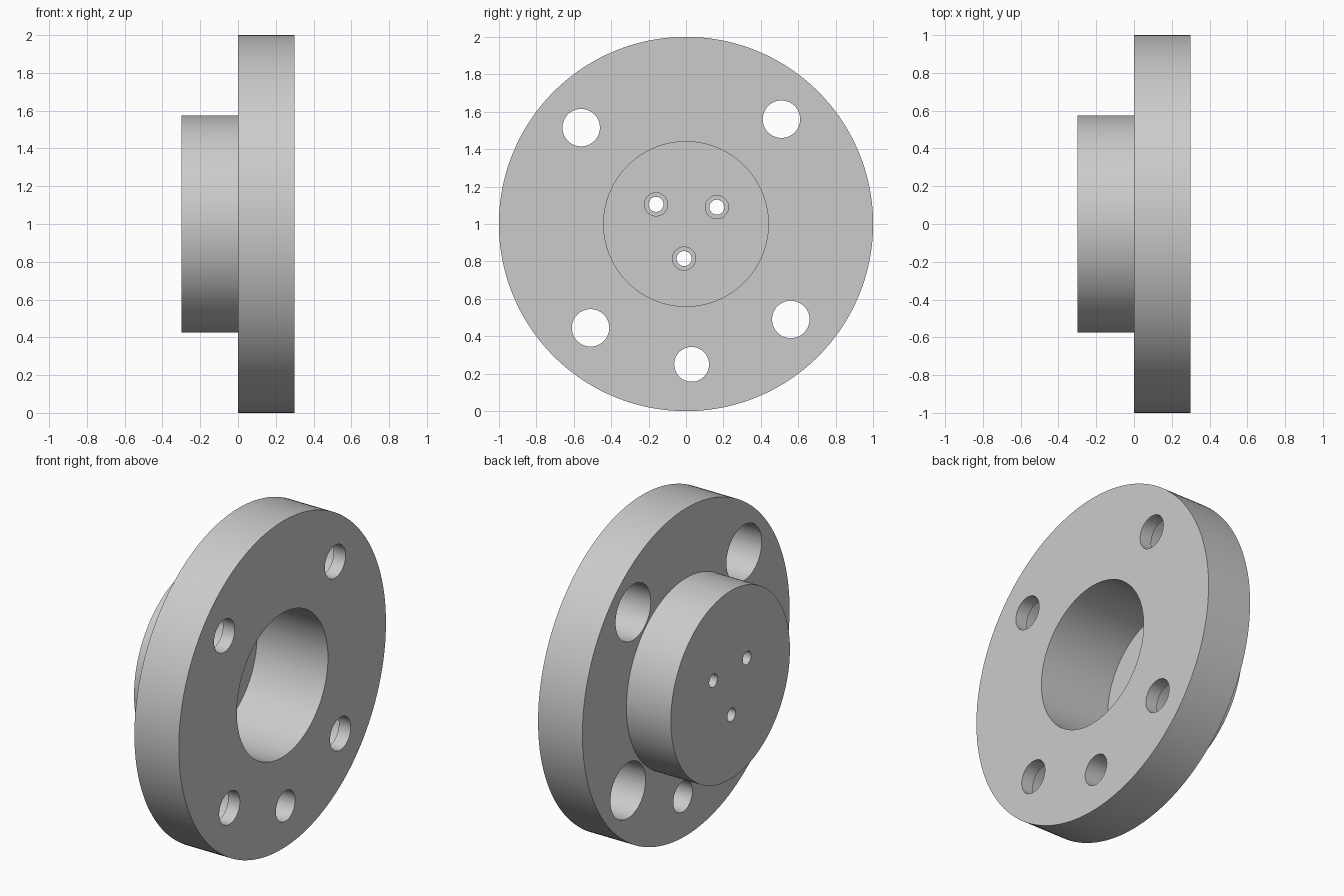
import bpy, bmesh, math

# Remove the default cube
cube = bpy.data.objects.get("Cube")
if cube:
    bpy.data.objects.remove(cube, do_unlink=True)

# Single grey metal
grey = bpy.data.materials.new("plain grey metal")
grey.use_nodes = True
grey.diffuse_color = (0.6, 0.6, 0.6, 1)
grey.node_tree.nodes["Principled BSDF"].inputs["Base Color"].default_value = (0.6, 0.6, 0.6, 1)

AXIS_Z = 1.0       # height of the flange axis
FRONT = 0.3        # open face of the flange
BACK = -0.3        # closed end of the hub
FLOOR = -0.18      # bottom of the bore
STEP = 0.22        # shoulder inside the bolt holes
OVER = 0.05        # cutter overshoot


def turned(name, profile, y=0.0, z=AXIS_Z, segments=64):
    """Closed solid turned around the x direction from (x, radius) pairs."""
    bm = bmesh.new()
    rings = []
    for x, r in profile:
        angles = [math.tau * i / segments for i in range(segments)]
        rings.append([bm.verts.new((x, y + r * math.cos(a), z + r * math.sin(a))) for a in angles])
    for a, b in zip(rings, rings[1:]):
        for i in range(segments):
            j = (i + 1) % segments
            bm.faces.new((a[i], a[j], b[j], b[i]))
    bm.faces.new(rings[0])
    bm.faces.new(rings[-1])
    bmesh.ops.recalc_face_normals(bm, faces=bm.faces)
    mesh = bpy.data.meshes.new(name)
    bm.to_mesh(mesh)
    bm.free()
    mesh.materials.append(grey)
    obj = bpy.data.objects.new(name, mesh)
    bpy.context.collection.objects.link(obj)
    return obj


# Flange disc with hub behind it and a blind bore in front
flange = turned("flange_with_hub", [
    (BACK, 0.575), (0, 0.575), (0, 1.0), (FRONT, 1.0),
    (FRONT, 0.44), (FLOOR, 0.44)], segments=160)

cutters = []

# Bolt holes, counterbored from the hub side
for y, z in [(-0.56, 1.515), (0.51, 1.56), (0.56, 0.49), (-0.51, 0.445)]:
    cutters.append(turned("bolt_hole_cutter", [
        (-OVER, 0.17), (STEP, 0.17), (STEP, 0.1), (FRONT + OVER, 0.1)], y, z))

# Plain hole at the bottom
cutters.append(turned("plain_hole_cutter", [(-OVER, 0.093), (FRONT + OVER, 0.093)], 0.03, 0.25))

# Small screw holes through the hub end, counterbored from the bore
for y, z in [(-0.16, 1.105), (0.165, 1.09), (-0.01, 0.815)]:
    cutters.append(turned("screw_hole_cutter", [
        (BACK - OVER, 0.04), (-0.24, 0.04), (-0.24, 0.062), (FLOOR + OVER, 0.062)], y, z, 40))

# Cut every hole, then discard the cutters
for cutter in cutters:
    cutter.hide_render = True
    mod = flange.modifiers.new("cut", "BOOLEAN")
    mod.operation = "DIFFERENCE"
    mod.solver = "EXACT"
    mod.object = cutter
bpy.context.view_layer.update()
evaluated = flange.evaluated_get(bpy.context.evaluated_depsgraph_get())
result = bpy.data.meshes.new_from_object(evaluated)
flange.modifiers.clear()
flange.data = result
for cutter in cutters:
    bpy.data.objects.remove(cutter, do_unlink=True)
flange.data.materials.clear()
flange.data.materials.append(grey)
for face in flange.data.polygons:
    face.material_index = 0

# Smooth curved walls, crisp edges
bpy.ops.object.select_all(action="DESELECT")
flange.select_set(True)
bpy.context.view_layer.objects.active = flange
bpy.ops.object.shade_smooth_by_angle(angle=math.radians(30))
